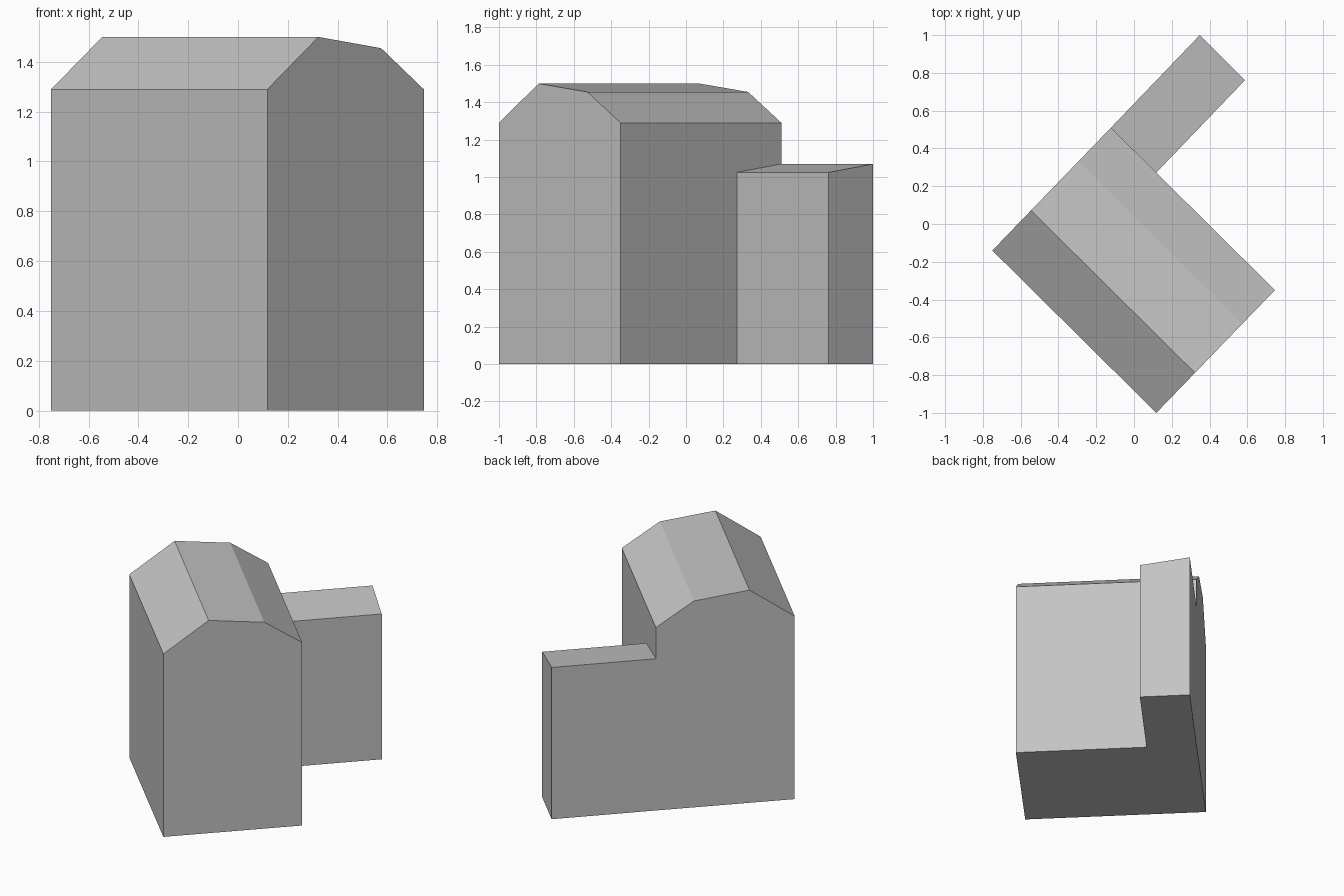
import bpy
import bmesh
from mathutils import Vector

cube = bpy.data.objects.get("Cube")
if cube:
    bpy.data.objects.remove(cube, do_unlink=True)

# Plain grey for the whole building
grey = bpy.data.materials.new("plain_grey")
grey.use_nodes = True
colour = (0.55, 0.55, 0.55, 1.0)
grey.diffuse_color = colour
grey.node_tree.nodes["Principled BSDF"].inputs["Base Color"].default_value = colour


def extrude_gable(name, corner, across, along, profile, open_start=False):
    """Extrude a wall-and-roof profile (fraction across, height) along a side."""
    corner, across, along = (Vector((*v, 0)) for v in (corner, across, along))
    bm = bmesh.new()
    verts = [bm.verts.new(corner + across * t + Vector((0, 0, z))) for t, z in profile]
    start = bm.faces.new(verts)
    result = bmesh.ops.extrude_face_region(bm, geom=[start], use_keep_orig=True)
    moved = [g for g in result["geom"] if isinstance(g, bmesh.types.BMVert)]
    bmesh.ops.translate(bm, verts=moved, vec=along)
    bmesh.ops.recalc_face_normals(bm, faces=bm.faces)
    if open_start:
        bmesh.ops.delete(bm, geom=[start], context="FACES_ONLY")
    mesh = bpy.data.meshes.new(name)
    bm.to_mesh(mesh)
    bm.free()
    mesh.materials.append(grey)
    obj = bpy.data.objects.new(name, mesh)
    bpy.context.collection.objects.link(obj)
    return obj


# Main block with a three-plane roof
west = Vector((-0.75, -0.14))
side = Vector((0.628, 0.65))
extrude_gable("main_block", west, side, (0.868, -0.86),
              [(0, 0), (0, 1.29), (0.326, 1.5), (0.727, 1.455), (1, 1.29), (1, 0)])

# Lower wing flush with the end wall, under a single sloping roof
extrude_gable("side_wing", west + side, (0.24, -0.238), (0.47, 0.49),
              [(0, 0), (0, 1.07), (1, 1.025), (1, 0)], open_start=True)
